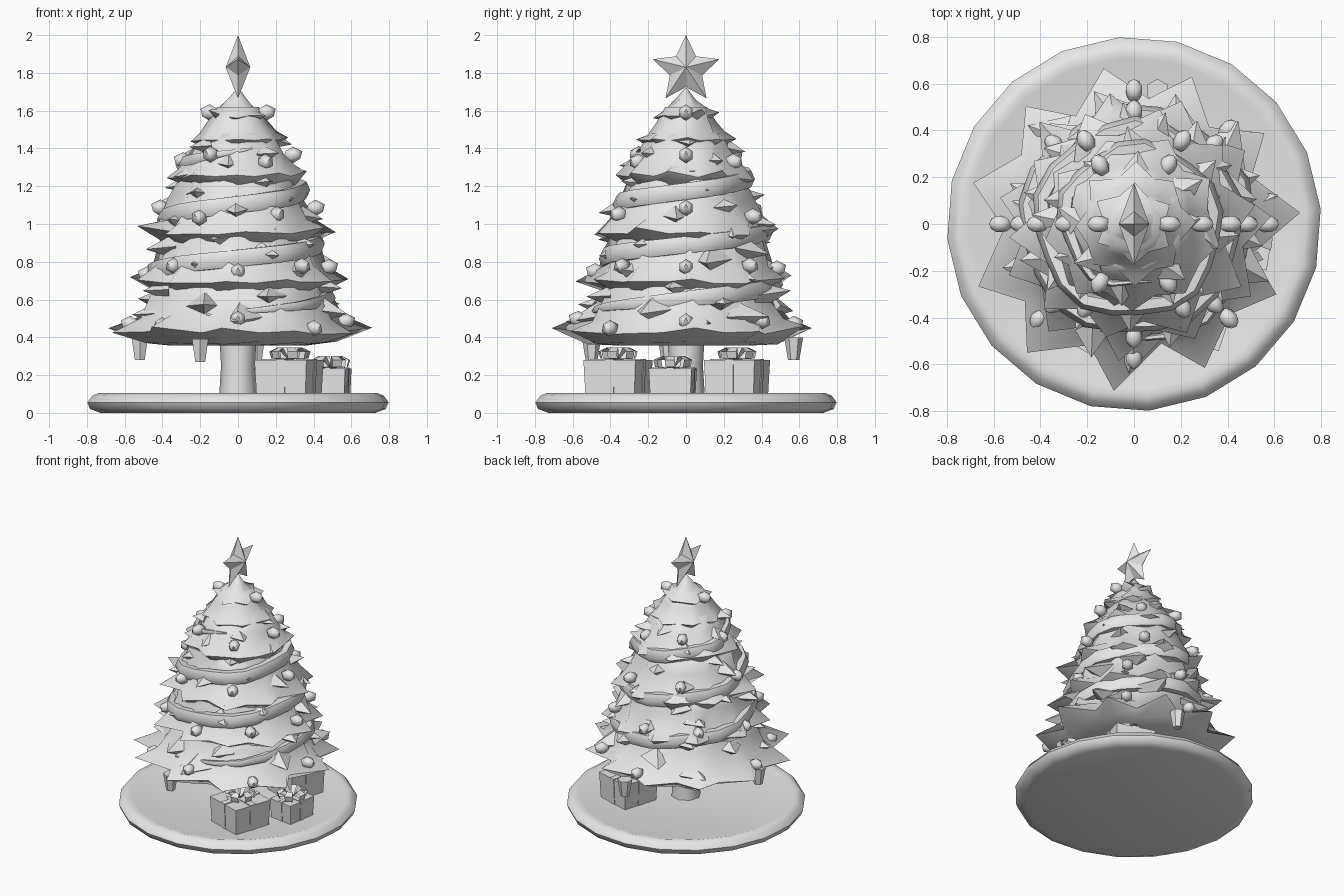
import bpy, bmesh, math, random
from mathutils import Matrix, Vector

random.seed(7)
TAU = math.tau
if "Cube" in bpy.data.objects:
    bpy.data.objects.remove(bpy.data.objects["Cube"], do_unlink=True)

grey = bpy.data.materials.new("plain_grey")
grey.use_nodes = True
grey.diffuse_color = (0.8, 0.8, 0.8, 1)
grey.node_tree.nodes["Principled BSDF"].inputs["Base Color"].default_value = grey.diffuse_color


def polar(r, a, z):
    return Vector((r * math.cos(a), r * math.sin(a), z))


def finish(name, bm, angle=None):
    bmesh.ops.recalc_face_normals(bm, faces=bm.faces)
    mesh = bpy.data.meshes.new(name)
    bm.to_mesh(mesh)
    bm.free()
    mesh.materials.append(grey)
    obj = bpy.data.objects.new(name, mesh)
    bpy.context.collection.objects.link(obj)
    if angle:
        bpy.ops.object.select_all(action='DESELECT')
        obj.select_set(True)
        bpy.context.view_layer.objects.active = obj
        bpy.ops.object.shade_smooth_by_angle(angle=math.radians(angle))


def bridge(bm, rings):
    """Skin a stack of equal closed rings and cap both ends."""
    loops = [[bm.verts.new(p) for p in ring] for ring in rings]
    n = len(loops[0])
    for lo, hi in zip(loops, loops[1:]):
        for i in range(n):
            j = (i + 1) % n
            bm.faces.new((lo[i], lo[j], hi[j], hi[i]))
    bm.faces.new(loops[0][::-1])
    bm.faces.new(loops[-1])


def lathe(name, profile, sides, angle):
    bm = bmesh.new()
    bridge(bm, [[polar(r, TAU * i / sides + .08, z) for i in range(sides)] for r, z in profile])
    finish(name, bm, angle)


# Round stand and trunk
lathe("round_base", [(.73, 0), (.785, .02), (.8, .055), (.775, .09), (.74, .105), (.71, .097)], 20, 50)
lathe("trunk", [(.1, .09), (.09, .25), (.105, .5)], 8, 50)


# Drooping tiers: tip height, tip radius, notch radius, top height, top radius, points, phase
TIERS = [(.44, .71, .55, .76, .40, 11, 1.78), (.71, .59, .46, 1.02, .36, 11, 1.2),
         (.97, .52, .42, 1.28, .29, 10, 2.0), (1.26, .38, .33, 1.48, .19, 9, 2.6),
         (1.45, .26, .21, 1.62, .11, 8, 0), (1.58, .18, .13, 1.72, .005, 6, .52)]


def branch_tier(index, zt, rt, rn, ztop, rtop, points, phase):
    bm = bmesh.new()
    n = points * 2
    h = ztop - zt
    hem, skirt, edge, low, bulge, top = [], [], [], [], [], []
    for i in range(n):
        a = phase + TAU * i / n + random.uniform(-.05, .05)
        tip = i % 2 == 0
        r = rt * random.uniform(.94, 1.04) if tip else rn * random.uniform(.95, 1.04)
        z = zt + (random.uniform(-.03, .03) if tip else -.08 * h * random.uniform(.3, 1))
        swell = 1.06 if tip else .96
        hem.append(polar(rn * .66, a, zt - .26 * h))
        skirt.append(polar(rn * .9 * swell, a, zt - .24 * h * random.uniform(.8, 1)))
        edge.append(polar(r, a, z))
        low.append(polar((rn * .82 + rtop * .18) * swell, a, zt + h * random.uniform(.12, .26)))
        bulge.append(polar((rn * .36 + rtop * .64) * swell * random.uniform(.96, 1.05), a,
                           zt + h * random.uniform(.45, .62)))
        top.append(polar(rtop, a, ztop))
    bridge(bm, [hem, skirt, edge, low, bulge, top])
    finish(f"branch_tier_{index + 1}", bm, 70)


for k, tier in enumerate(TIERS):
    branch_tier(k, *tier)

# Outline of the foliage, used to seat everything hung on it
OUTLINE = [(.40, .56), (.60, .47), (.8, .43), (1.0, .39), (1.2, .32), (1.4, .25), (1.6, .12), (1.72, .02)]


def tree_radius(z):
    for (z0, r0), (z1, r1) in zip(OUTLINE, OUTLINE[1:]):
        if z <= z1:
            return r0 + (r1 - r0) * (z - z0) / (z1 - z0)
    return 0


# Broad sprigs half sunk in the foliage
bm = bmesh.new()
count = 56
for i in range(count):
    z = .47 + .98 * (i / count) ** 1.1
    a = i * 2.4 + random.uniform(-.2, .2)
    size = random.uniform(.1, .15) * (1.2 - .4 * z)
    aim = polar(1, a + random.uniform(-.5, .5), random.uniform(-.25, .15)).normalized()
    place = Matrix.Translation(polar(tree_radius(z) + size * .2, a, z))
    turn = aim.to_track_quat('Z', 'Y').to_matrix().to_4x4()
    squash = Matrix.Diagonal((.9, .6, 1, 1))
    bmesh.ops.create_cone(bm, cap_ends=True, segments=4, radius1=size, radius2=0,
                          depth=size * 1.4, matrix=place @ turn @ squash)
finish("branch_sprigs", bm)

# Garland winding upward around the tree
bm = bmesh.new()
steps, turns, sides = 60, 3.1, 6
rings = []
for s in range(steps + 1):
    t = s / steps
    a = TAU * turns * t - 1.9
    z = .52 + .88 * t
    fat = .052 * min(1, 8 * t + .1, 8 * (1 - t) + .1)
    r = tree_radius(z) + .008 + .015 * math.sin(5 * a)
    rings.append([polar(r + fat * .8 * math.cos(TAU * j / sides), a,
                        z + fat * math.sin(TAU * j / sides)) for j in range(sides)])
bridge(bm, rings)
finish("garland", bm, 60)

# Stubby baubles in rings, plus a pair near the crown
bm = bmesh.new()


def bauble(r, a, z, size):
    place = Matrix.Translation(polar(r, a, z)) @ Matrix.Rotation(a, 4, 'Z')
    bmesh.ops.create_icosphere(bm, subdivisions=1, radius=size,
                               matrix=place @ Matrix.Diagonal((1.2, .9, .95, 1)))


for z, r, n in [(.47, .57, 8), (.75, .48, 8), (1.06, .41, 6), (1.35, .29, 6)]:
    for i in range(n):
        bauble(r, TAU * i / n, z + random.uniform(-.03, .03), .046)
for side in (0, 1):
    bauble(.15, side * math.pi, 1.59, .046)
finish("baubles", bm, 50)

# Tapered ornaments hanging below the lowest branches
bm = bmesh.new()
for p in [(-.52, -.1, .34), (-.2, -.5, .33), (.1, .57, .34)]:
    bmesh.ops.create_cone(bm, cap_ends=True, segments=6, radius1=.03, radius2=.05, depth=.12,
                          matrix=Matrix.Translation(p))
finish("hanging_ornaments", bm, 50)

# Five-pointed star, facing sideways
bm = bmesh.new()
rim = []
for i in range(10):
    a = math.pi / 2 + TAU * i / 10
    r = .185 if i % 2 == 0 else .09
    rim.append(bm.verts.new((0, r * math.cos(a), 1.815 + r * math.sin(a))))
for side in (-1, 1):
    hub = bm.verts.new((side * .065, 0, 1.83))
    for i in range(10):
        bm.faces.new((hub, rim[i], rim[(i + 1) % 10]))
finish("star", bm)


# Wrapped gifts with crossed ribbons and loop bows
def gift(index, x, y, w, d, h, spin):
    bm = bmesh.new()
    base = Matrix.Translation((x, y, .095)) @ Matrix.Rotation(spin, 4, 'Z')

    def box(sx, sy, sz):
        for v in bmesh.ops.create_cube(bm, size=1)["verts"]:
            flare = 1 if v.co.z > 0 else .94
            v.co = base @ Vector((v.co.x * sx * flare, v.co.y * sy * flare, (v.co.z + .5) * sz))

    box(w, d, h)
    box(w + .008, d * .16, h + .005)
    box(w * .16, d + .008, h + .005)
    finish(f"gift_{index}", bm)

    bow = bmesh.new()
    for i in range(6):
        lean = base @ Matrix.Translation((0, 0, h)) @ Matrix.Rotation(TAU * i / 6, 4, 'Z')
        pts = [(0, 0), (.06, .065), (.1, .045), (.09, .008)]
        strips = [[bow.verts.new(lean @ Vector((px, s * (.008 + px * .2), pz))) for s in (-1, 1)]
                  for px, pz in pts]
        for p, q in zip(strips, strips[1:] + strips[:1]):
            bow.faces.new((p[0], p[1], q[1], q[0]))
    finish(f"gift_bow_{index}", bow)


gift(1, .27, -.36, .29, .29, .185, -.32)
gift(2, .49, -.07, .19, .23, .14, -.15)
gift(3, .28, .27, .28, .28, .185, -.3)
